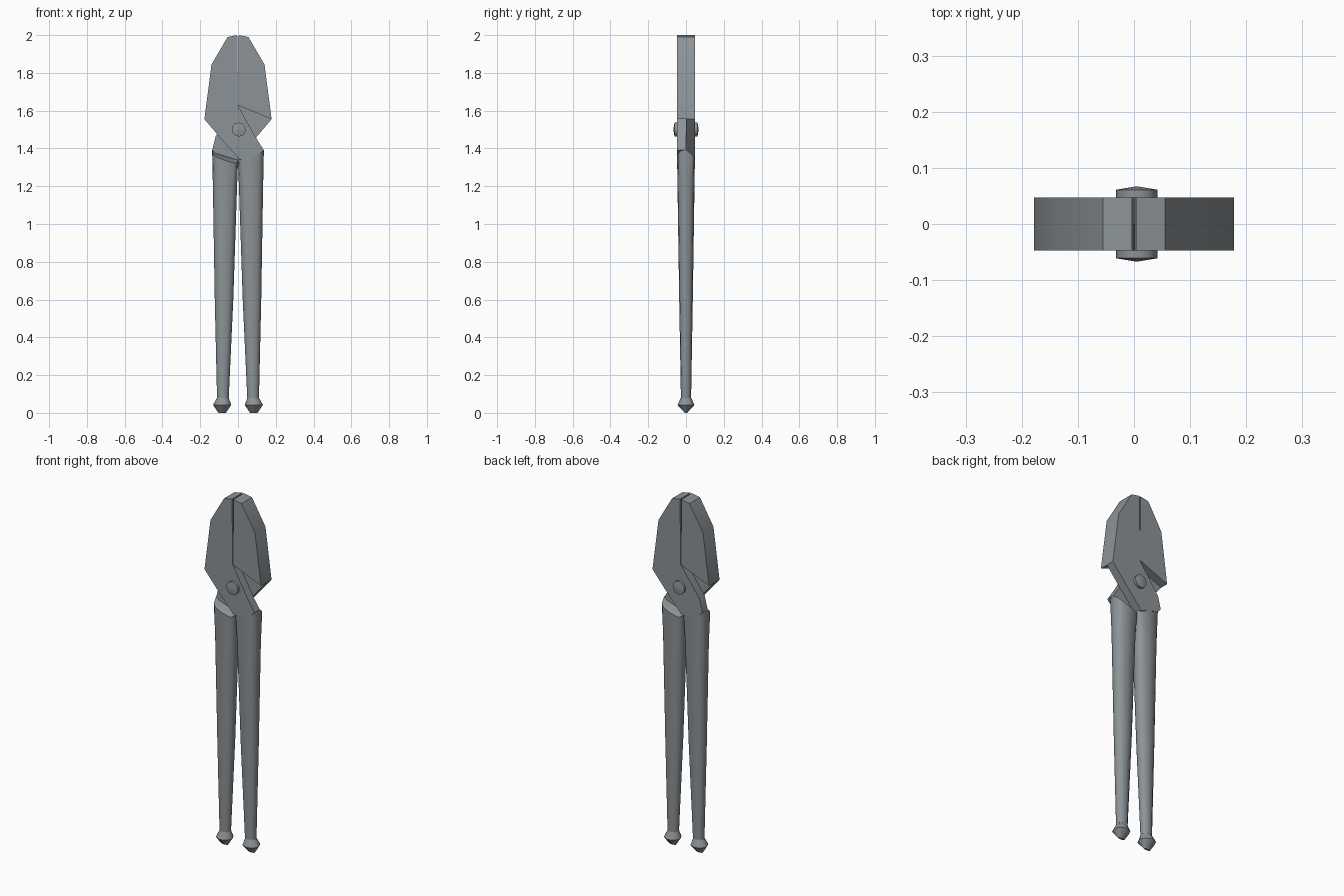
import bpy, bmesh, math

if "Cube" in bpy.data.objects:
    bpy.data.objects.remove(bpy.data.objects["Cube"])

T = 0.047  # half thickness of the head

steel = bpy.data.materials.new("dark_steel")
steel.diffuse_color = (0.265, 0.29, 0.308, 1)
steel.use_nodes = True
steel.node_tree.nodes["Principled BSDF"].inputs["Base Color"].default_value = steel.diffuse_color


def finish(bm, name, turn, smooth):
    """Turn the part half round z if asked, fix normals and link it."""
    if turn:
        for v in bm.verts:
            v.co.x, v.co.y = -v.co.x, -v.co.y
    bmesh.ops.recalc_face_normals(bm, faces=bm.faces)
    me = bpy.data.meshes.new(name)
    bm.to_mesh(me)
    bm.free()
    me.shade_smooth()
    me.set_sharp_from_angle(angle=math.radians(smooth))
    me.materials.append(steel)
    bpy.context.collection.objects.link(bpy.data.objects.new(name, me))


def loft(name, rings, turn, smooth, split_caps=True):
    """Skin closed rings of points and cap both ends."""
    bm = bmesh.new()
    vs = [[bm.verts.new(p) for p in r] for r in rings]
    n = len(rings[0])
    for a, b in zip(vs, vs[1:]):
        for i in range(n):
            j = (i + 1) % n
            bm.faces.new((a[i], a[j], b[j], b[i]))
    caps = [bm.faces.new(vs[0]), bm.faces.new(vs[-1])]
    if split_caps:
        bmesh.ops.triangulate(bm, faces=caps)
    finish(bm, name, turn, smooth)


def prism(name, pts, y0, y1, turn):
    """Extrude an x-z outline along y."""
    rings = [[(x, y, z) for x, z in pts] for y in (y0, y1)]
    loft(name, rings, turn, 45, split_caps=False)


def oval(cx, z, rx, ry, power=2.0, n=12):
    """Level superellipse ring."""
    pts = []
    for i in range(n):
        t = math.tau * i / n
        c, s = math.cos(t), math.sin(t)
        x = math.copysign(abs(c) ** (2 / power), c) * rx
        y = math.copysign(abs(s) ** (2 / power), s) * ry
        pts.append((cx + x, y, z))
    return pts


# jaw outline: full thickness blade above the slanted step
jaw = [(-0.178, 1.555), (-0.14, 1.845), (-0.055, 1.99), (-0.004, 2.0),
       (-0.003, 1.81), (-0.001, 1.80), (-0.001, 1.628)]

for side, turn in (("front", False), ("back", True)):
    prism(side + "_jaw", jaw, -T, T, turn)

    # crossing plate: half thickness, from the jaw over to the other side's handle
    edge_x = 0.118 if turn else 0.09
    plate = [(-0.178, 1.555), (-0.001, 1.628), (edge_x, 1.465), (0.136, 1.392),
             (0.12, 1.375), (0.01, 1.34), (0.0, 1.35), (-0.1, 1.463)]
    prism(side + "_crossing_plate", plate, -T, 0, turn)

    # handle: tapered bar with a sloping shoulder at the top
    top = [(x, y, 1.345 + 0.35 * x - max(0, y) * 0.7)
           for x, y, z in oval(0.068, 0, 0.069, T, 3.2)]
    rings = [top,
             oval(0.069, 1.2, 0.064, 0.045, 2.5),
             oval(0.074, 0.6, 0.049, 0.036, 2.2),
             oval(0.080, 0.08, 0.031, 0.027)]
    loft(side + "_handle", rings, turn, 55)

    # end knob
    knob = [oval(0.080, 0.082, 0.030, 0.026, 2, 8),
            oval(0.084, 0.042, 0.048, 0.045, 2, 8),
            oval(0.084, 0.0, 0.020, 0.006, 2, 8)]
    loft(side + "_knob", knob, turn, 50)

# pivot rivet with shallow pointed heads
profile = [(-0.067, 0.001), (-0.061, 0.037), (0.061, 0.037), (0.067, 0.001)]
rivet = [[(0.005 + r * math.cos(math.tau * i / 12), y,
           1.5 + r * math.sin(math.tau * i / 12)) for i in range(12)]
         for y, r in profile]
loft("pivot_rivet", rivet, False, 35)
